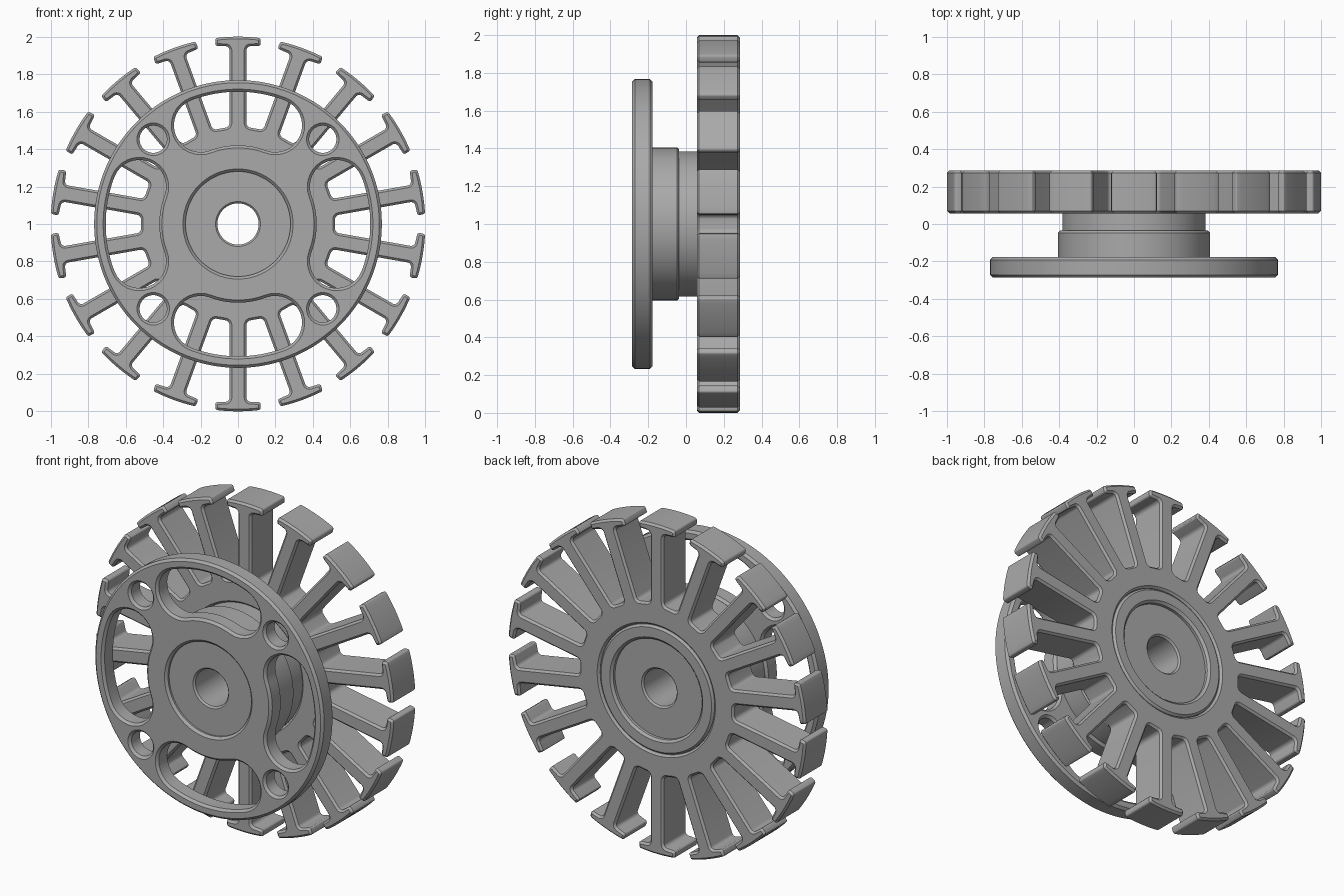
import bpy, bmesh
from math import pi, sin, cos, radians
from mathutils import Vector, Matrix

if "Cube" in bpy.data.objects:
    bpy.data.objects.remove(bpy.data.objects["Cube"])

metal = bpy.data.materials.new("grey metal")
metal.use_nodes = True
GREY = (0.4, 0.4, 0.4, 1)
metal.diffuse_color = GREY
metal.node_tree.nodes["Principled BSDF"].inputs["Base Color"].default_value = GREY


def polar(r, a):
    return Vector((r * cos(a), r * sin(a)))


def arc(center, r, a0, a1, n):
    return [Vector(center) + polar(r, a0 + (a1 - a0) * i / n) for i in range(n + 1)]


def circle(r, n=96, center=(0, 0)):
    return arc(center, r, 0, 2 * pi, n)[:-1]


def turned(points, angle):
    m = Matrix.Rotation(angle, 2)
    return [m @ p for p in points]


def fillet(prev, corner, nxt, r, n=5):
    """Round a corner with a tangent arc."""
    u, v = (prev - corner).normalized(), (nxt - corner).normalized()
    half = u.angle(v) / 2
    c = corner + (u + v).normalized() * r / sin(half)
    foot = r * cos(half) / sin(half)
    a, b = corner + u * foot - c, corner + v * foot - c
    return [c + a.lerp(b, i / n).normalized() * r for i in range(n + 1)]


def finish(obj):
    """Weld, orient, shade and colour a part."""
    bm = bmesh.new()
    bm.from_mesh(obj.data)
    bmesh.ops.remove_doubles(bm, verts=bm.verts, dist=0.0002)
    bmesh.ops.recalc_face_normals(bm, faces=bm.faces)
    bm.to_mesh(obj.data)
    bm.free()
    obj.data.materials.clear()
    obj.data.materials.append(metal)
    bpy.ops.object.select_all(action='DESELECT')
    obj.select_set(True)
    bpy.context.view_layer.objects.active = obj
    bpy.ops.object.shade_smooth_by_angle(angle=radians(25))


def plate(name, outlines, y0, y1, chamfer):
    """Chamfered plate cut from outlines; the first is the rim, the rest are holes."""
    cu = bpy.data.curves.new(name, 'CURVE')
    cu.dimensions = '2D'
    cu.fill_mode = 'BOTH'
    cu.extrude = (y1 - y0) / 2 - chamfer
    cu.bevel_depth = chamfer
    cu.bevel_resolution = 0
    cu.offset = -chamfer
    for pts in outlines:
        sp = cu.splines.new('POLY')
        sp.points.add(len(pts) - 1)
        for p, co in zip(sp.points, pts):
            p.co = (co.x, co.y, 0, 1)
        sp.use_cyclic_u = True
    obj = bpy.data.objects.new(name, cu)
    bpy.context.collection.objects.link(obj)
    obj.location = (0, (y0 + y1) / 2, 1)
    obj.rotation_euler = (pi / 2, 0, 0)
    bpy.ops.object.select_all(action='DESELECT')
    obj.select_set(True)
    bpy.context.view_layer.objects.active = obj
    bpy.ops.object.convert(target='MESH')
    finish(bpy.context.view_layer.objects.active)


def lathe(name, profile, steps=96):
    """Closed (radius, y) profile turned about the y axis."""
    bm = bmesh.new()
    vs = [bm.verts.new((r, y, 0)) for r, y in profile]
    es = [bm.edges.new((vs[i - 1], vs[i])) for i in range(len(vs))]
    bmesh.ops.spin(bm, geom=vs + es, cent=(0, 0, 0), axis=(0, 1, 0),
                   angle=2 * pi, steps=steps, use_merge=True)
    mesh = bpy.data.meshes.new(name)
    bm.to_mesh(mesh)
    bm.free()
    obj = bpy.data.objects.new(name, mesh)
    bpy.context.collection.objects.link(obj)
    obj.location.z = 1
    finish(obj)


# Toothed ring: half a tooth, mirrored and repeated
TEETH = 18
tip = radians(6.9)
root, neck = Vector((0.045, 0.518)), Vector((0.045, 0.948))
under, edge = Vector((0.122, 0.952)), polar(1, pi / 2 - tip)
slot = polar(0.518, pi / 2 - pi / TEETH)
half = fillet(slot, root, neck, 0.025)
half += fillet(root, neck, under, 0.022)
half += fillet(neck, under, edge, 0.012, 3)
half += fillet(under, edge, polar(1, pi / 2 - tip * 0.6), 0.012, 3)
half += arc((0, 0), 1, pi / 2 - tip * 0.75, pi / 2, 5)
tooth = half + [Vector((-p.x, p.y)) for p in reversed(half[:-1])]
rim = [p for i in range(TEETH) for p in turned(tooth, i * 2 * pi / TEETH)]
plate("toothed_ring", [rim, circle(0.385)], 0.057, 0.285, 0.012)

# Front flange: four curved slots, four round holes, centre opening
swing, mid, wide = radians(20.7), 0.563, 0.143
top = pi / 2
slot_shape = (arc((0, 0), mid + wide, top - swing, top + swing, 16)[:-1]
              + arc(polar(mid, top + swing), wide, top + swing, top + swing + pi, 16)[:-1]
              + arc((0, 0), mid - wide, top + swing, top - swing, 16)[:-1]
              + arc(polar(mid, top - swing), wide, top - swing + pi, top - swing + 2 * pi, 16)[:-1])
cuts = [circle(0.28)]
for i in range(4):
    cuts.append(turned(slot_shape, i * pi / 2))
    cuts.append(circle(0.073, 32, polar(0.64, pi / 4 + i * pi / 2)))
plate("front_flange", [circle(0.768, 128)] + cuts, -0.285, -0.177, 0.014)

# Stepped hub with bore and a shallow recess at the back
lathe("hub", [
    (0.11, -0.25), (0.12, -0.26), (0.282, -0.26), (0.282, -0.18), (0.405, -0.18),
    (0.405, -0.047), (0.395, -0.036), (0.383, -0.036), (0.383, 0.273),
    (0.371, 0.285), (0.312, 0.285), (0.298, 0.272), (0.298, 0.255),
    (0.12, 0.255), (0.11, 0.245)])
